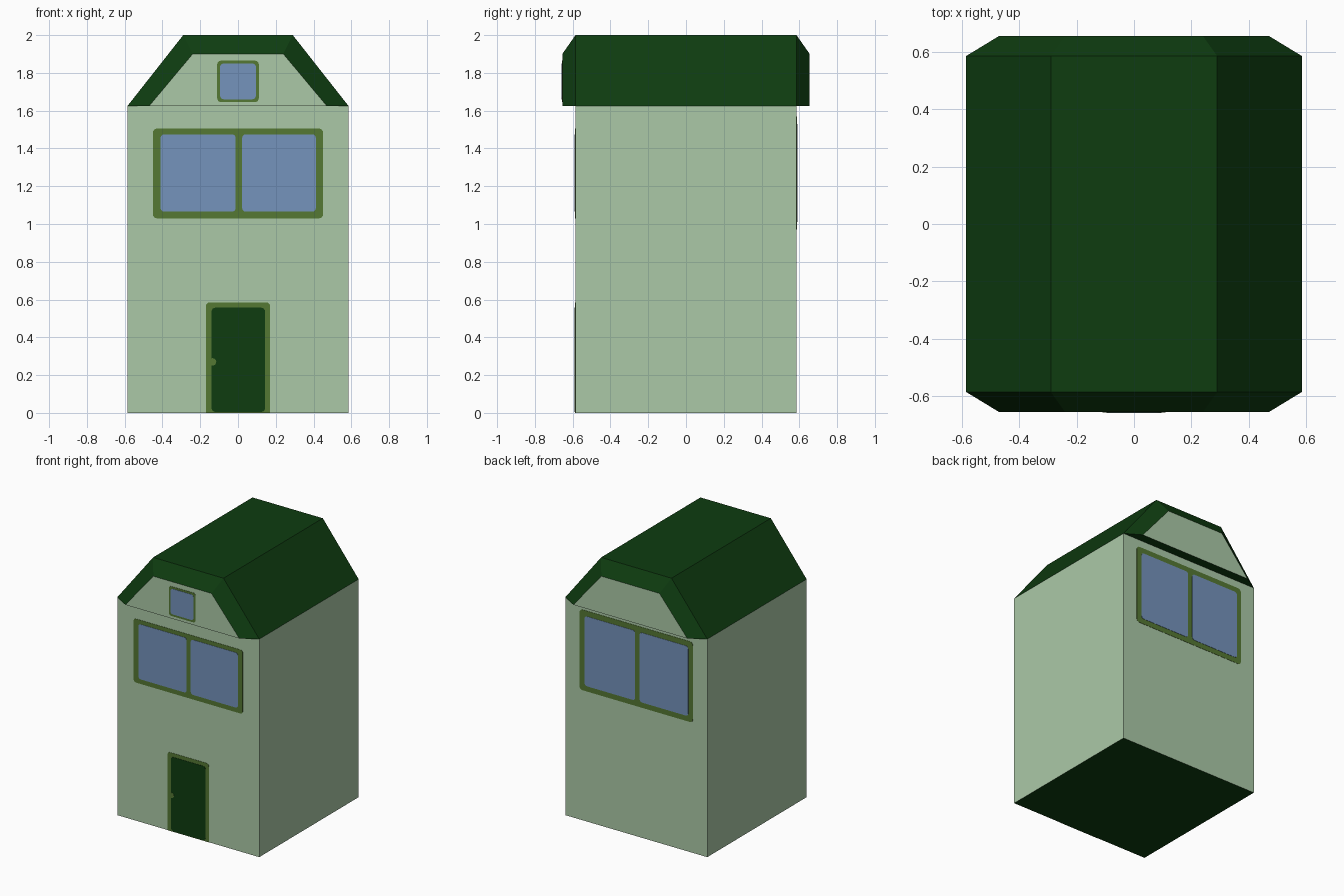
import bpy, bmesh, math

if "Cube" in bpy.data.objects:
    bpy.data.objects.remove(bpy.data.objects["Cube"])


def srgb(r, g, b):
    def lin(c):
        c /= 255
        return c / 12.92 if c <= 0.04045 else ((c + 0.055) / 1.055) ** 2.4
    return (lin(r), lin(g), lin(b), 1)


def material(name, rgb):
    m = bpy.data.materials.new(name)
    m.diffuse_color = srgb(*rgb)
    m.use_nodes = True
    m.node_tree.nodes["Principled BSDF"].inputs["Base Color"].default_value = m.diffuse_color
    return m


WALL = material("pale green wall", (171, 201, 167))
DARK = material("dark green roof", (14, 60, 16))
TRIM = material("olive trim", (85, 120, 52))
GLASS = material("blue glass", (117, 147, 188))

HALF = 0.585      # half width of the walls
EAVE = 1.625      # top of the walls
FRONT = 0.655     # how far the gable ends stick out


def finish(name, bm, mats):
    bmesh.ops.recalc_face_normals(bm, faces=bm.faces)
    mesh = bpy.data.meshes.new(name)
    bm.to_mesh(mesh)
    bm.free()
    for m in mats:
        mesh.materials.append(m)
    ob = bpy.data.objects.new(name, mesh)
    bpy.context.collection.objects.link(ob)
    return ob


# Walls: a box with a dark underside
bm = bmesh.new()
bmesh.ops.create_cube(bm, size=1)
for v in bm.verts:
    v.co = (v.co.x * 2 * HALF, v.co.y * 2 * HALF, (v.co.z + 0.5) * EAVE)
for f in bm.faces:
    f.material_index = 1 if f.normal.z < -0.5 else 0
finish("walls", bm, [WALL, DARK])

# Roof: four profiles lofted along y, with pale gable ends
outer = [(-HALF, EAVE), (-0.29, 2.0), (0.29, 2.0), (HALF, EAVE)]
inner = [(-0.47, EAVE), (-0.24, 1.9), (0.24, 1.9), (0.47, EAVE)]
bm = bmesh.new()
rings = [[bm.verts.new((x, y, z)) for x, z in prof]
         for prof, y in ((inner, -FRONT), (outer, -HALF), (outer, HALF), (inner, FRONT))]
for a, b in zip(rings, rings[1:]):
    for i in range(4):
        j = (i + 1) % 4
        bm.faces.new((a[i], a[j], b[j], b[i]))
for ring in (rings[0], rings[-1]):
    bm.faces.new(ring).material_index = 1
finish("roof", bm, [DARK, WALL])


def plate(name, x0, x1, z0, z1, y, depth, mat, r=0.02, square_base=False):
    """Thin rounded plate on a wall at y, standing out by depth."""
    bm = bmesh.new()
    side = 1 if y > 0 else -1
    pts = []
    for cx, cz, start in ((x1, z1, 0), (x0, z1, 90), (x0, z0, 180), (x1, z0, 270)):
        if square_base and cz == z0:
            pts.append((cx, cz))
            continue
        ox = cx - r if cx == x1 else cx + r
        oz = cz - r if cz == z1 else cz + r
        for k in range(5):
            a = math.radians(start + 22.5 * k)
            pts.append((ox + r * math.cos(a), oz + r * math.sin(a)))
    back = [bm.verts.new((px, y, pz)) for px, pz in pts]
    face = [bm.verts.new((px, y + side * depth, pz)) for px, pz in pts]
    bm.faces.new(face)
    bm.faces.new(back[::-1])
    for i in range(len(pts)):
        j = (i + 1) % len(pts)
        bm.faces.new((back[i], back[j], face[j], face[i]))
    return finish(name, bm, [mat])


FRAME_D, PANE_D = 0.002, 0.004

# Front window with two panes
plate("front_window_frame", -0.45, 0.45, 1.03, 1.505, -HALF, FRAME_D, TRIM)
plate("front_window_pane_left", -0.41, -0.012, 1.065, 1.475, -HALF, PANE_D, GLASS)
plate("front_window_pane_right", 0.022, 0.412, 1.065, 1.475, -HALF, PANE_D, GLASS)

# Back window, a little larger
plate("back_window_frame", -0.467, 0.467, 0.97, 1.57, HALF, FRAME_D, TRIM, 0.025)
plate("back_window_pane_left", -0.43, -0.03, 1.01, 1.53, HALF, PANE_D, GLASS)
plate("back_window_pane_right", 0.008, 0.425, 1.01, 1.53, HALF, PANE_D, GLASS)

# Small gable window
plate("gable_window_frame", -0.11, 0.11, 1.645, 1.865, -FRONT, FRAME_D, TRIM)
plate("gable_window_pane", -0.095, 0.095, 1.66, 1.85, -FRONT, PANE_D, GLASS)

# Door with frame and knob
plate("door_frame", -0.17, 0.17, 0, 0.585, -HALF, FRAME_D, TRIM, 0.02, True)
plate("door", -0.14, 0.143, 0.005, 0.557, -HALF, PANE_D, DARK)
plate("door_knob", -0.155, -0.115, 0.25, 0.29, -HALF, 0.006, TRIM, 0.0199)
